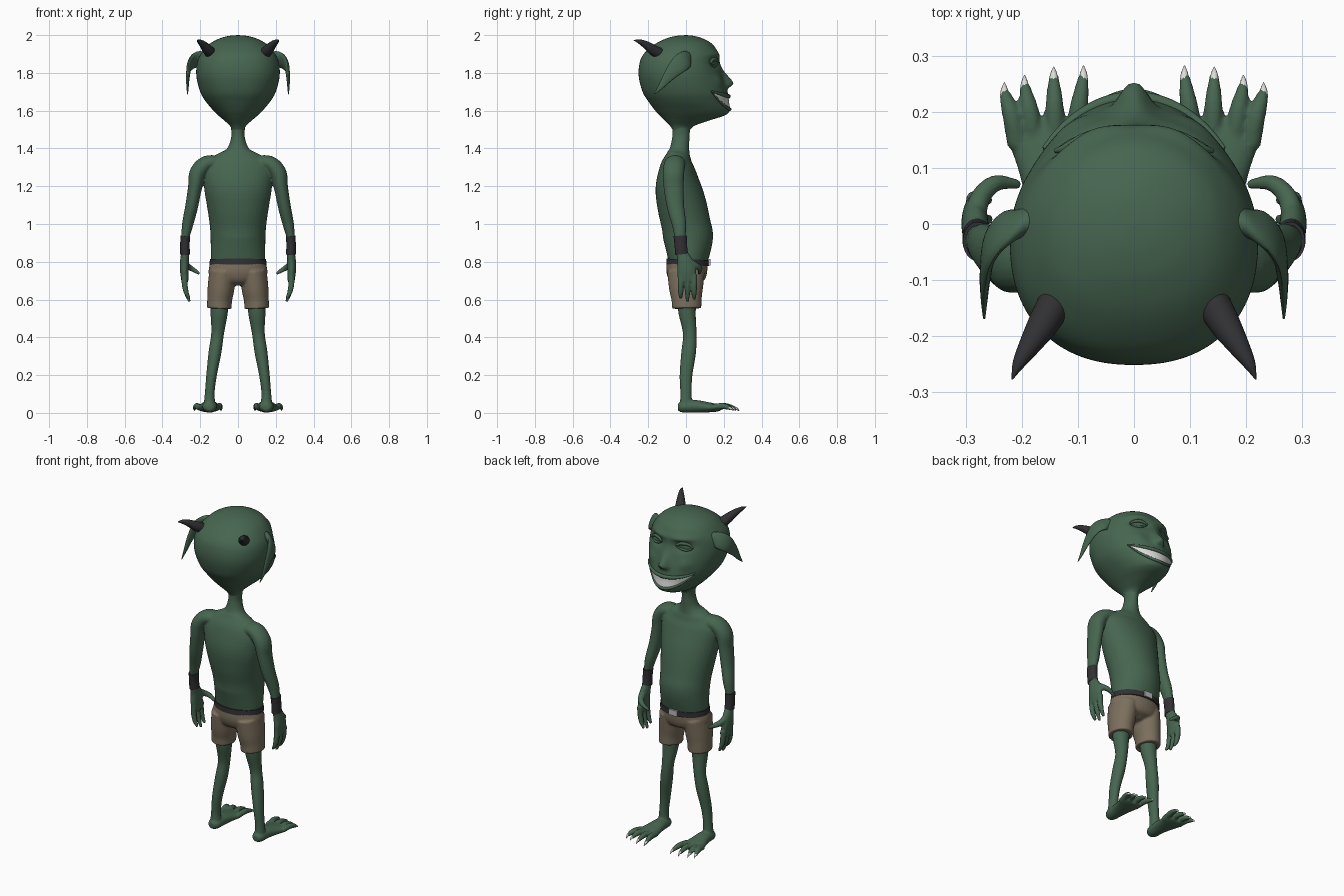
import bpy, bmesh, math
from mathutils import Vector

if "Cube" in bpy.data.objects:
    bpy.data.objects.remove(bpy.data.objects["Cube"])


def material(name, r, g, b):
    m = bpy.data.materials.new(name)
    m.diffuse_color = (r, g, b, 1)
    m.use_nodes = True
    m.node_tree.nodes["Principled BSDF"].inputs["Base Color"].default_value = m.diffuse_color
    return m


SKIN = material("green skin", 0.062, 0.13, 0.08)
DARK = material("charcoal", 0.03, 0.03, 0.033)
CLOTH = material("tan cloth", 0.2, 0.16, 0.11)
WHITE = material("tooth white", 0.72, 0.72, 0.70)
METAL = material("pale metal", 0.5, 0.5, 0.5)
X, Y, Z = Vector((1, 0, 0)), Vector((0, 1, 0)), Vector((0, 0, 1))


def spline(rows, t):
    """Catmull-Rom value at index t of a table of rows."""
    i = min(int(t), len(rows) - 2)
    u = t - i
    p0, p1, p2, p3 = (rows[min(max(i + k, 0), len(rows) - 1)] for k in (-1, 0, 1, 2))
    return [b + 0.5 * u * (c - a + u * (2 * a - 5 * b + 4 * c - d + u * (3 * (b - c) + d - a)))
            for a, b, c, d in zip(p0, p1, p2, p3)]


def skin_rings(bm, rings, caps=True):
    vs = [[bm.verts.new(p) for p in r] for r in rings]
    n = len(vs[0])
    for a, b in zip(vs, vs[1:]):
        for j in range(n):
            bm.faces.new((a[j], a[(j + 1) % n], b[(j + 1) % n], b[j]))
    if caps:
        bm.faces.new(vs[0])
        bm.faces.new(vs[-1])


def sweep(bm, rows, ref=Y, sx=1, seg=20, n=5):
    """Elliptical tube; rows are x, y, z, side radius, radius along ref."""
    k = (len(rows) - 1) * n
    pts = [spline(rows, i / n) for i in range(k + 1)]
    rings = []
    for i, p in enumerate(pts):
        t = (Vector(pts[min(i + 1, k)][:3]) - Vector(pts[max(i - 1, 0)][:3])).normalized()
        side = t.cross(ref).normalized()
        up = side.cross(t)
        ring = []
        for j in range(seg):
            a = 2 * math.pi * j / seg
            v = Vector(p[:3]) + side * math.cos(a) * max(p[3], .001) + up * math.sin(a) * max(p[4], .001)
            ring.append((v.x * sx, v.y, v.z))
        rings.append(ring)
    skin_rings(bm, rings)


def finish(name, bm, mat, voxel=0, smooth=4):
    bmesh.ops.recalc_face_normals(bm, faces=bm.faces)
    me = bpy.data.meshes.new(name)
    bm.to_mesh(me)
    bm.free()
    o = bpy.data.objects.new(name, me)
    bpy.context.collection.objects.link(o)
    me.materials.append(mat)
    bpy.ops.object.select_all(action='DESELECT')
    o.select_set(True)
    bpy.context.view_layer.objects.active = o
    if voxel:
        r = o.modifiers.new("blend", 'REMESH')
        r.mode, r.voxel_size, r.use_smooth_shade = 'VOXEL', voxel, True
        s = o.modifiers.new("soften", 'SMOOTH')
        s.factor, s.iterations = 0.5, smooth
        for f in me.polygons:
            f.use_smooth = True
    else:
        bpy.ops.object.shade_smooth_by_angle(angle=math.radians(50))
    return o


# Body: torso, neck, limbs, hands and feet blended into one skin
bm = bmesh.new()
sweep(bm, [(0, 0, .71, .13, .085), (0, .01, .80, .143, .104), (0, .012, .92, .145, .131),
           (0, 0, 1.0, .15, .13), (0, -.022, 1.1, .165, .13), (0, -.042, 1.2, .18, .12),
           (0, -.047, 1.3, .18, .092), (0, -.04, 1.36, .125, .065), (0, -.034, 1.395, .062, .052),
           (0, -.028, 1.45, .038, .046), (0, -.025, 1.5, .036, .047), (0, -.02, 1.57, .05, .06)], seg=40)
claws = bmesh.new()
for s in (1, -1):
    # arm and palm
    sweep(bm, [(.09, -.05, 1.325, .035, .05), (.165, -.06, 1.32, .042, .055), (.212, -.066, 1.27, .045, .057),
               (.228, -.065, 1.19, .037, .053), (.246, -.055, 1.09, .034, .046), (.266, -.037, 1.0, .03, .038),
               (.28, -.03, .92, .021, .029), (.28, -.022, .85, .022, .03), (.283, -.005, .80, .024, .042),
               (.284, .003, .75, .023, .05), (.281, .006, .695, .018, .047)], sx=s)
    # fingers and thumb
    for y, tip in ((-.028, .605), (.008, .588), (.043, .60)):
        sweep(bm, [(.283, y, .73, .017, .017), (.282, y, .68, .016, .016),
                   (.273, y, .635, .013, .014), (.256, y, tip, .007, .008)], sx=s, seg=12)
    sweep(bm, [(.283, .015, .80, .02, .02), (.272, .05, .78, .018, .018),
               (.245, .073, .763, .015, .014), (.203, .07, .737, .008, .008)], ref=Z, sx=s, seg=12)
    # leg
    sweep(bm, [(.085, 0, .74, .055, .07), (.098, .005, .60, .05, .053), (.1, .006, .53, .046, .046),
               (.108, .02, .42, .034, .036), (.122, .014, .32, .034, .039), (.14, 0, .2, .028, .034),
               (.15, 0, .1, .026, .03), (.15, .0, .03, .034, .034)], sx=s)
    # foot
    sweep(bm, [(.15, -.043, .03, .018, .018), (.15, -.02, .031, .036, .029), (.15, .04, .035, .042, .034),
               (.153, .1, .031, .054, .029), (.156, .155, .027, .068, .022), (.156, .185, .026, .058, .014)],
          ref=Z, sx=s)
    # toes and claws
    for xb, xt, yt in ((.105, .09, .28), (.14, .143, .278), (.178, .195, .263), (.208, .231, .25)):
        d = yt - .15
        sweep(bm, [(xb, .14, .03, .018, .016), (xb * .6 + xt * .4, .15 + d * .4, .036, .017, .017),
                   (xb * .2 + xt * .8, .15 + d * .7, .03, .013, .013), (xt, yt - .012, .02, .008, .008)],
              ref=Z, sx=s, seg=12)
        sweep(claws, [(xt, yt - .024, .027, .008, .007), (xt, yt - .01, .022, .006, .006),
                      (xt, yt + .002, .01, .001, .001)], ref=Z, sx=s, seg=8, n=3)
finish("body", bm, SKIN, .005)
finish("toe_claws", claws, WHITE)

# Head: profile table of z, half width, back y, front y
HEAD = [(1.49, .03, -.065, .015), (1.52, .043, -.085, .045), (1.55, .075, -.115, .13), (1.575, .105, -.14, .205),
        (1.6, .13, -.163, .23), (1.65, .172, -.2, .225), (1.7, .2, -.23, .22), (1.78, .22, -.25, .197),
        (1.85, .217, -.246, .18), (1.9, .197, -.224, .172), (1.95, .155, -.168, .142), (1.98, .103, -.11, .093),
        (1.995, .052, -.055, .047), (2.0, .001, -.001, .001)]


def bump(x, z, cx, cz, sx, sz):
    return math.exp(-((abs(x) - cx) / sx) ** 2 - ((z - cz) / sz) ** 2)


def head_at(t, a):
    """Head surface point; angle 0 looks along +y."""
    z, w, b, f = spline(HEAD, t)
    yc = (b + f) / 2
    s, c = math.sin(a), math.cos(a)
    p = 1 if c > 0 else .88
    x = w * math.copysign(abs(s) ** p, s)
    y = yc + (f - yc) * math.copysign(abs(c) ** p, c)
    if c > 0:
        y += .043 * bump(x, z, 0, 1.745, .026, .055 if z > 1.745 else .02)      # nose
        y += .012 * bump(x, z, .02, 1.735, .014, .016)                          # nostrils
        y += .012 * bump(x, z, .08, 1.9, .06, .016)                             # brow
        y += .010 * bump(x, z, .115, 1.755, .035, .03)                          # cheeks
        y -= .022 * bump(x, z, .088, 1.853, .045, .027)                         # eye sockets
    return Vector((x, y, z))


def on_head(a, z, off=0):
    lo, hi = 0, len(HEAD) - 1
    for _ in range(30):
        mid = (lo + hi) / 2
        lo, hi = (mid, hi) if spline(HEAD, mid)[0] < z else (lo, mid)
    return head_at(lo, a) + Vector((math.sin(a), math.cos(a), 0)) * off


bm = bmesh.new()
skin_rings(bm, [[head_at(i / 7, 2 * math.pi * j / 128) for j in range(128)]
                for i in range(7 * (len(HEAD) - 1) + 1)])
finish("head", bm, SKIN)


def patch(bm, a0, a1, low, high, off, bulge=0, n=28, m=8):
    """Curved plate on the head between two edge heights over s in -1..1."""
    grid = []
    for i in range(n + 1):
        s = 2 * i / n - 1
        a = a0 + (a1 - a0) * i / n
        grid.append([bm.verts.new(on_head(a, low(s) + (high(s) - low(s)) * j / m,
                     off + bulge * (1 - s * s) * 4 * j / m * (1 - j / m))) for j in range(m + 1)])
    for g, h in zip(grid, grid[1:]):
        for j in range(m):
            bm.faces.new((g[j], h[j], h[j + 1], g[j + 1]))


def rim(bm, a0, a1, edge, r, off):
    """Tapered fold of skin along an edge height."""
    rows = []
    for i in range(17):
        s = i / 8 - 1
        p = on_head(a0 + (a1 - a0) * i / 16, edge(s), off)
        q = r * (1 - .6 * s * s)
        rows.append((*p, q, q))
    sweep(bm, rows, ref=Z, seg=10, n=2)


# Grinning mouth
mouth_top = lambda s: 1.676 + .027 * s * s
mouth_low = lambda s: 1.607 + .05 * s * s + .046 * s ** 4
ANG = math.radians(52)
bm = bmesh.new()
patch(bm, -ANG, ANG, mouth_low, mouth_top, .002)
finish("teeth", bm, WHITE)
bm = bmesh.new()
rim(bm, -ANG, ANG, mouth_top, .011, .002)
rim(bm, -ANG, ANG, mouth_low, .009, .001)
finish("lips", bm, SKIN)

# Heavy-lidded eyes
eyes, lids = bmesh.new(), bmesh.new()
for s in (1, -1):
    a0, a1 = s * math.radians(12), s * math.radians(39)
    up = lambda u: 1.873 - .02 * u * u - .004 * u
    dn = lambda u: 1.835 + .016 * u * u - .004 * u
    patch(eyes, a0, a1, dn, up, .001, .012, n=14)
    rim(lids, a0, a1, up, .010, .006)
    rim(lids, a0, a1, dn, .007, .003)
finish("eyes", eyes, SKIN)
finish("eyelids", lids, SKIN)

# Drooping ears and horns
ears, horns = bmesh.new(), bmesh.new()
for s in (1, -1):
    sweep(ears, [(.18, .005, 1.872, .04, .03), (.225, -.006, 1.868, .048, .018), (.256, -.04, 1.84, .046, .013),
                 (.265, -.09, 1.785, .03, .01), (.267, -.135, 1.725, .014, .006), (.267, -.168, 1.688, .002, .002)],
          ref=X, sx=s)
    sweep(horns, [(.135, -.13, 1.895, .031, .031), (.16, -.175, 1.922, .028, .028), (.185, -.215, 1.95, .02, .02),
                  (.206, -.25, 1.967, .011, .011), (.217, -.277, 1.972, .001, .001)], ref=Z, sx=s)
finish("ears", ears, SKIN)
finish("horns", horns, DARK)

# Shorts
bm = bmesh.new()
sweep(bm, [(0, .006, .795, .147, .109), (0, .003, .74, .156, .107), (0, 0, .70, .13, .09), (0, 0, .675, .05, .05)],
      seg=40)
for s in (1, -1):
    sweep(bm, [(.08, 0, .75, .072, .1), (.09, 0, .66, .071, .09), (.097, .003, .6, .066, .08),
               (.099, .004, .553, .065, .077)], sx=s, seg=28)
finish("shorts", bm, CLOTH, .006, 3)

# Belt, buckle and wristbands
bm = bmesh.new()
sweep(bm, [(0, .009, .782, .151, .113), (0, .01, .813, .149, .112)], seg=48)
finish("belt", bm, DARK)
bm = bmesh.new()
bmesh.ops.create_cube(bm, size=1)
for v in bm.verts:
    v.co = Vector((v.co.x * .055, v.co.y * .012 + .123, v.co.z * .034 + .797))
finish("buckle", bm, METAL)
bm = bmesh.new()
for s in (1, -1):
    sweep(bm, [(.279, -.031, .937, .026, .035), (.281, -.028, .89, .025, .033), (.28, -.023, .84, .026, .034)],
          sx=s, seg=24)
finish("wristbands", bm, DARK)
